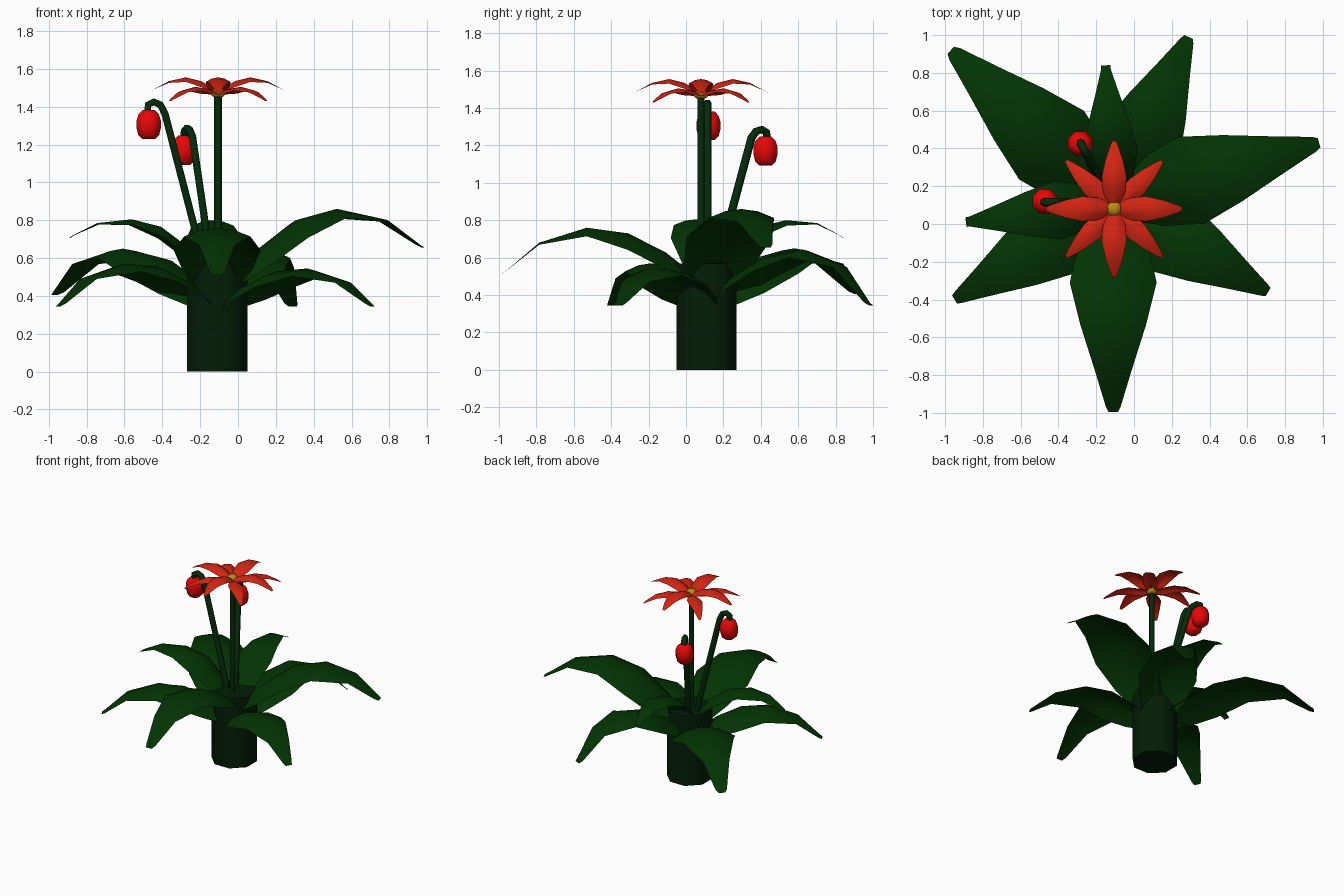
import bpy, bmesh, math
from math import radians
from mathutils import Vector

if "Cube" in bpy.data.objects:
    bpy.data.objects.remove(bpy.data.objects["Cube"])


def mat(name, rgb):
    m = bpy.data.materials.new(name)
    m.diffuse_color = (*rgb, 1)
    m.use_nodes = True
    m.node_tree.nodes["Principled BSDF"].inputs["Base Color"].default_value = m.diffuse_color
    return m


LEAF = mat("leaf green", (0.001, 0.034, 0.001))
STEM = mat("stem green", (0.001, 0.024, 0.003))
TRUNK = mat("trunk green", (0.001, 0.012, 0.002))
PETAL = mat("petal red", (0.65, 0.018, 0.006))
BUD = mat("bud red", (0.8, 0.002, 0.002))
GOLD = mat("gold", (0.5, 0.25, 0.01))


def finish(name, bm, material, angle=50):
    me = bpy.data.meshes.new(name)
    bm.to_mesh(me)
    bm.free()
    me.materials.append(material)
    ob = bpy.data.objects.new(name, me)
    bpy.context.collection.objects.link(ob)
    bpy.ops.object.select_all(action='DESELECT')
    ob.select_set(True)
    bpy.context.view_layer.objects.active = ob
    bpy.ops.object.shade_smooth_by_angle(angle=radians(angle))
    return ob


def blade(name, origin, heading, rows, material, arch):
    """Arched leaf strip, flattening to the tip; rows are (distance, height, half width)."""
    bm = bmesh.new()
    a = radians(heading)
    d, s = Vector((math.cos(a), math.sin(a), 0)), Vector((-math.sin(a), math.cos(a), 0))
    length = rows[-1][0]
    prev = None
    for r, z, w in rows:
        c = Vector((origin[0], origin[1], z)) + d * r
        drop = arch * w * (1 - r / length)
        row = [bm.verts.new(c + s * w * k - Vector((0, 0, drop * k * k)))
               for k in (-1, -0.5, 0, 0.5, 1)]
        if prev:
            for i in range(4):
                bm.faces.new((prev[i], row[i], row[i + 1], prev[i + 1]))
        prev = row
    return finish(name, bm, material)


def lathe(name, x, y, profile, sides, material):
    """Closed solid of revolution; profile is (radius, height)."""
    bm = bmesh.new()
    rings = [[bm.verts.new((x + r * math.cos(2 * math.pi * (i + 0.5) / sides),
                            y + r * math.sin(2 * math.pi * (i + 0.5) / sides), z))
              for i in range(sides)] for r, z in profile]
    for a, b in zip(rings, rings[1:]):
        for i in range(sides):
            j = (i + 1) % sides
            bm.faces.new((a[i], a[j], b[j], b[i]))
    bm.faces.new(rings[0][::-1])
    bm.faces.new(rings[-1])
    return finish(name, bm, material)


def stem(name, points, radius):
    cu = bpy.data.curves.new(name, 'CURVE')
    cu.dimensions = '3D'
    cu.bevel_depth = radius
    cu.bevel_resolution = 1
    cu.use_fill_caps = True
    sp = cu.splines.new('POLY')
    sp.points.add(len(points) - 1)
    for p, co in zip(sp.points, points):
        p.co = (*co, 1)
    cu.materials.append(STEM)
    ob = bpy.data.objects.new(name, cu)
    bpy.context.collection.objects.link(ob)


# Trunk
CX, CY = -0.11, 0.11
lathe("trunk", CX, CY, [(0.173, 0), (0.173, 0.57)], 8, TRUNK)

# Leaves: tip x, tip y, widest half width, base height, heights along the blade
leaves = [
    (0.98, 0.43, 0.24, 0.50, (0.65, 0.80, 0.86, 0.805, 0.67)),
    (-0.11, -0.995, 0.23, 0.50, (0.63, 0.73, 0.76, 0.68, 0.525)),
    (-0.89, 0.01, 0.155, 0.50, (0.66, 0.765, 0.805, 0.785, 0.72)),
    (-0.15, 0.84, 0.145, 0.50, (0.66, 0.765, 0.80, 0.785, 0.72)),
    (-0.97, 0.92, 0.25, 0.40, (0.51, 0.61, 0.65, 0.58, 0.42)),
    (0.29, 0.99, 0.22, 0.40, (0.52, 0.61, 0.645, 0.56, 0.36)),
    (0.71, -0.36, 0.21, 0.38, (0.46, 0.53, 0.545, 0.48, 0.36)),
    (-0.95, -0.40, 0.21, 0.38, (0.48, 0.555, 0.57, 0.50, 0.36)),
]
spread = [(0.05, 0.45), (0.20, 0.80), (0.38, 1.0), (0.58, 0.76), (0.81, 0.41), (0.975, 0.17)]
for n, (tx, ty, w, z0, zs) in enumerate(leaves):
    v = Vector((tx - CX, ty - CY))
    rows = [(t * v.length, z, k * w) for (t, k), z in zip(spread, (z0, *zs))]
    rows.append((v.length, zs[-1] - 0.015, 0.025))
    blade(f"leaf_{n + 1}", (CX, CY), math.degrees(math.atan2(v.y, v.x)), rows, LEAF, 0.62)

# Stems
FX, FY = -0.105, 0.08
stem("flower_stem", [(FX, FY, 0.5), (FX, FY, 1.47)], 0.021)
stem("bud_stem_tall", [(-0.165, 0.115, 0.5), (-0.24, 0.115, 0.8), (-0.385, 0.115, 1.36),
                       (-0.41, 0.115, 1.41), (-0.445, 0.115, 1.425), (-0.475, 0.115, 1.41),
                       (-0.478, 0.115, 1.36)], 0.022)
stem("bud_stem_short", [(-0.137, 0.162, 0.5), (-0.18, 0.24, 0.83), (-0.24, 0.35, 1.24),
                        (-0.255, 0.375, 1.275), (-0.27, 0.405, 1.285), (-0.283, 0.43, 1.27),
                        (-0.285, 0.432, 1.22)], 0.022)

# Hanging buds
for name, x, y, z in (("bud_tall", -0.472, 0.12, 1.305), ("bud_short", -0.285, 0.425, 1.17)):
    lathe(name, x, y, [(0.036, z - 0.077), (0.06, z - 0.055), (0.07, z - 0.015),
                       (0.07, z + 0.02), (0.058, z + 0.055), (0.035, z + 0.077)], 8, BUD)

# Flower: four raised petals and four lower ones between them
for i in range(8):
    dz, w = (0, 0.066) if i % 2 == 0 else (-0.05, 0.055)
    blade(f"petal_{i + 1}", (FX, FY), 45 * i,
          [(0.02, 1.495 + dz / 4, w * 0.5), (0.09, 1.535 + dz * 0.8, w * 0.9),
           (0.17, 1.555 + dz, w), (0.26, 1.535 + dz, w * 0.7),
           (0.335, 1.495 + dz, w * 0.32), (0.36, 1.48 + dz, w * 0.15)], PETAL, 0.7)
lathe("flower_centre", FX, FY, [(0.025, 1.45), (0.042, 1.465), (0.042, 1.495), (0.022, 1.515)],
      8, GOLD)
